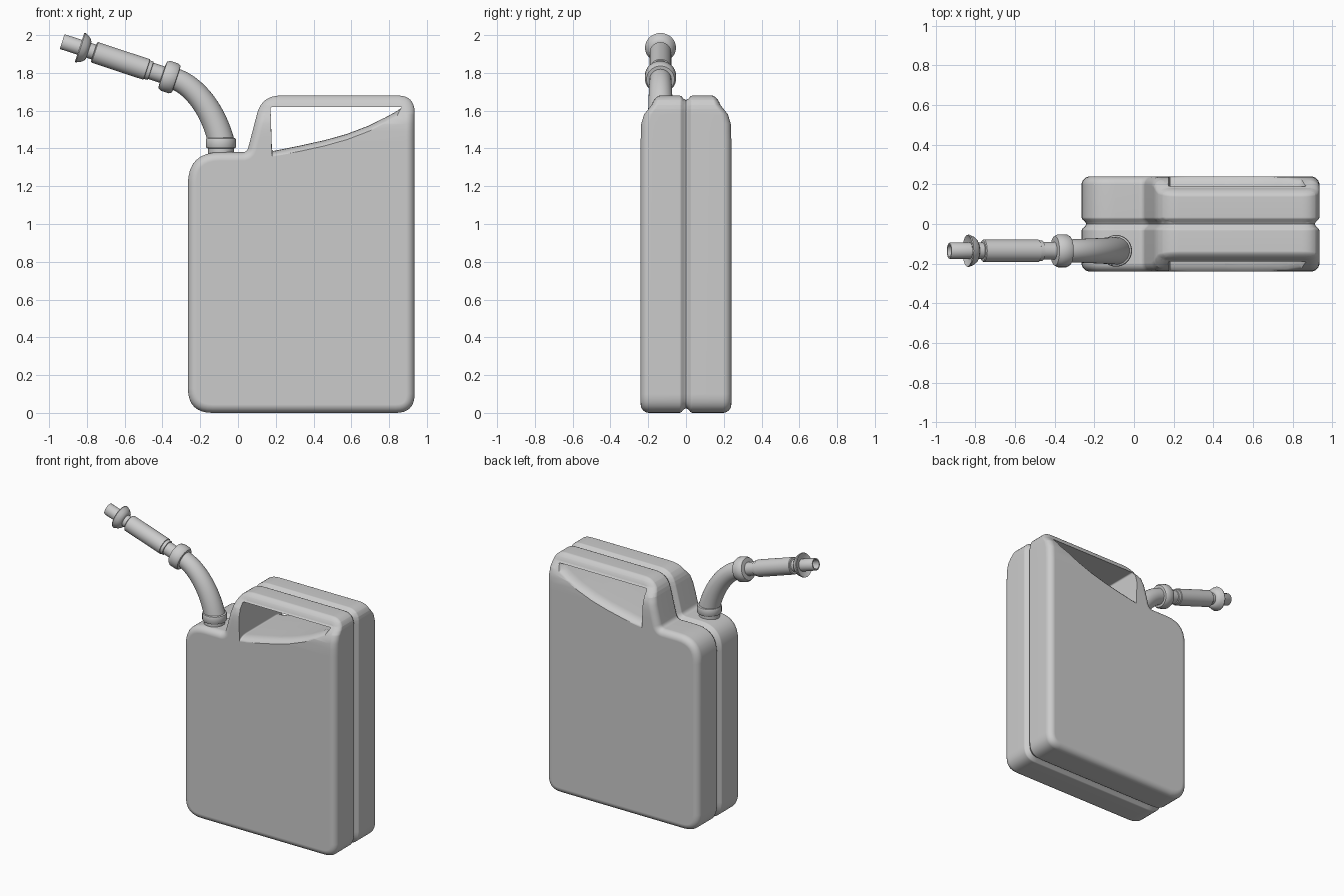
import bpy, bmesh, math
from mathutils import Vector

if "Cube" in bpy.data.objects:
    bpy.data.objects.remove(bpy.data.objects["Cube"])


def loft(name, rings, caps=True):
    """Skin a list of equal-length point loops into a smooth object."""
    bm = bmesh.new()
    loops = [[bm.verts.new(p) for p in r] for r in rings]
    n = len(loops[0])
    for a, b in zip(loops, loops[1:]):
        for i in range(n):
            bm.faces.new((a[i], a[(i + 1) % n], b[(i + 1) % n], b[i]))
    if caps:
        bm.faces.new(loops[0])
        bm.faces.new(loops[-1])
    bmesh.ops.recalc_face_normals(bm, faces=bm.faces)
    me = bpy.data.meshes.new(name)
    bm.to_mesh(me)
    bm.free()
    ob = bpy.data.objects.new(name, me)
    bpy.context.collection.objects.link(ob)
    return ob


def activate(ob):
    bpy.ops.object.select_all(action='DESELECT')
    ob.select_set(True)
    bpy.context.view_layer.objects.active = ob


def smooth(ob, angle=35):
    activate(ob)
    bpy.ops.object.shade_smooth_by_angle(angle=math.radians(angle))


def rounded(corners, seg=8):
    """Polygon of (x, z, d): each corner is rounded over distance d."""
    out = []
    pts = [Vector(c[:2]) for c in corners]
    for i, c in enumerate(corners):
        p, d = pts[i], c[2]
        if d == 0:
            out.append(p)
            continue
        a = p + (pts[i - 1] - p).normalized() * d
        b = p + (pts[(i + 1) % len(pts)] - p).normalized() * d
        for k in range(seg + 1):
            t = k / seg
            out.append(a * (1 - t) ** 2 + p * 2 * t * (1 - t) + b * t * t)
    return out


def inset(poly, d):
    out = []
    for i, p in enumerate(poly):
        e1 = (p - poly[i - 1]).normalized()
        e2 = (poly[(i + 1) % len(poly)] - p).normalized()
        n = Vector((e1.y + e2.y, -e1.x - e2.x)).normalized()
        out.append(p - n * d / max(0.5, n.dot(Vector((e1.y, -e1.x)))))
    return out


def mirrored(half):
    return [(-y, d) for y, d in reversed(half) if y > 0] + half


# Can body: front outline lofted through y with a seam groove and round edges
outline = rounded([(-.265, 0, .13), (.935, 0, .1), (.935, 1.68, .09),
                   (.126, 1.68, .1), (.048, 1.38, .025), (-.265, 1.38, .17)])
R = .045
half = [(0, .024), (.012, .018), (.024, .004), (.034, 0)]
half += [(.24 - R + R * math.sin(k * math.pi / 12), R * (1 - math.cos(k * math.pi / 12)))
         for k in range(7)]
body = loft("can_body", [[(p.x, y, p.y) for p in inset(outline, d)]
                         for y, d in mirrored(half)])

# Grip opening, its floor flaring softly down to both faces
hole = rounded([(.18, 1.385, .012), (.328, 1.415, 0), (.46, 1.444, 0), (.577, 1.477, 0),
                (.69, 1.52, 0), (.778, 1.563, 0), (.84, 1.597, 0), (.872, 1.62, .012),
                (.172, 1.62, .012)], 4)
cut_half = [(0, 0), (.17, 0), (.195, .003), (.215, .009), (.23, .018), (.24, .03), (.3, .05)]
cutter = loft("grip_cutter", [[(p.x, y, p.y - (d if p.y < 1.61 and p.x > .176 else 0))
                               for p in hole] for y, d in mirrored(cut_half)])
cutter.hide_render = True
activate(body)
mod = body.modifiers.new("grip", 'BOOLEAN')
mod.operation, mod.solver, mod.object = 'DIFFERENCE', 'EXACT', cutter
bpy.ops.object.modifier_apply(modifier=mod.name)
bpy.data.objects.remove(cutter)

# Shoulders: narrow the body in y towards the top of the handle
taper = [(1.44, .24), (1.53, .237), (1.58, .222), (1.63, .182), (1.68, .165)]


def half_width(z):
    for (z0, w0), (z1, w1) in zip(taper, taper[1:]):
        if z <= z1:
            return w0 + (w1 - w0) * max(0, z - z0) / (z1 - z0)
    return taper[-1][1]


bm = bmesh.new()
bm.from_mesh(body.data)
for z in (1.44, 1.49, 1.53, 1.555, 1.58, 1.605, 1.63, 1.655):
    bmesh.ops.bisect_plane(bm, geom=bm.verts[:] + bm.edges[:] + bm.faces[:],
                           plane_co=(0, 0, z), plane_no=(0, 0, 1))
for v in bm.verts:
    if abs(v.co.y) > .034:
        k = (half_width(v.co.z) - .034) / (.24 - .034)
        v.co.y = math.copysign(.034 + (abs(v.co.y) - .034) * k, v.co.y)
bm.to_mesh(body.data)
bm.free()
smooth(body, 40)
wn = body.modifiers.new("normals", 'WEIGHTED_NORMAL')
wn.keep_sharp = True

# Spout parts: circular rings along an axis in the xz plane
SY, SEG = -.135, 32


def ring(c, t, r):
    t = t.normalized()
    u = Vector((t.z, 0, -t.x))
    return [c + (u * math.cos(a) + Vector((0, 1, 0)) * math.sin(a)) * r
            for a in (2 * math.pi * i / SEG for i in range(SEG))]


def lathe(name, origin, axis, profile):
    axis = axis.normalized()
    smooth(loft(name, [ring(origin + axis * s, axis, r) for s, r in profile]))


lathe("neck_collar", Vector((-.09, SY, 0)), Vector((0, 0, 1)),
      [(1.36, .068), (1.40, .068), (1.402, .077), (1.407, .08), (1.445, .08),
       (1.453, .077), (1.458, .066)])

# Bent pipe
P = [Vector((x, SY, z)) for x, z in ((-.09, 1.44), (-.13, 1.6), (-.23, 1.735), (-.34, 1.77))]
rings = []
for i in range(21):
    t = i / 20
    u = 1 - t
    c = P[0] * u**3 + P[1] * 3 * u * u * t + P[2] * 3 * u * t * t + P[3] * t**3
    d = (P[1] - P[0]) * u * u + (P[2] - P[1]) * 2 * u * t + (P[3] - P[2]) * t * t
    rings.append(ring(c, d, .07 - .013 * t))
smooth(loft("bent_pipe", rings))

# Straight spout
A, D = Vector((-.33, SY, 1.767)), Vector((-.949, 0, .314))
lathe("spout_coupling", A, D, [(-.005, .05), (-.003, .074), (.012, .083), (.056, .083),
                               (.072, .074), (.076, .04)])
lathe("spout_sleeve", A, D, [(.06, .045), (.138, .045), (.14, .051), (.16, .052),
                             (.162, .057), (.45, .057), (.455, .053), (.456, .041), (.5, .041)])
lathe("spout_flange", A, D, [(.485, .03), (.485, .046), (.492, .06), (.507, .072), (.53, .082),
                             (.536, .08), (.525, .06), (.522, .03)])
lathe("spout_tip", A, D, [(.5, .041), (.63, .041), (.633, .039), (.633, .031), (.54, .031)])
